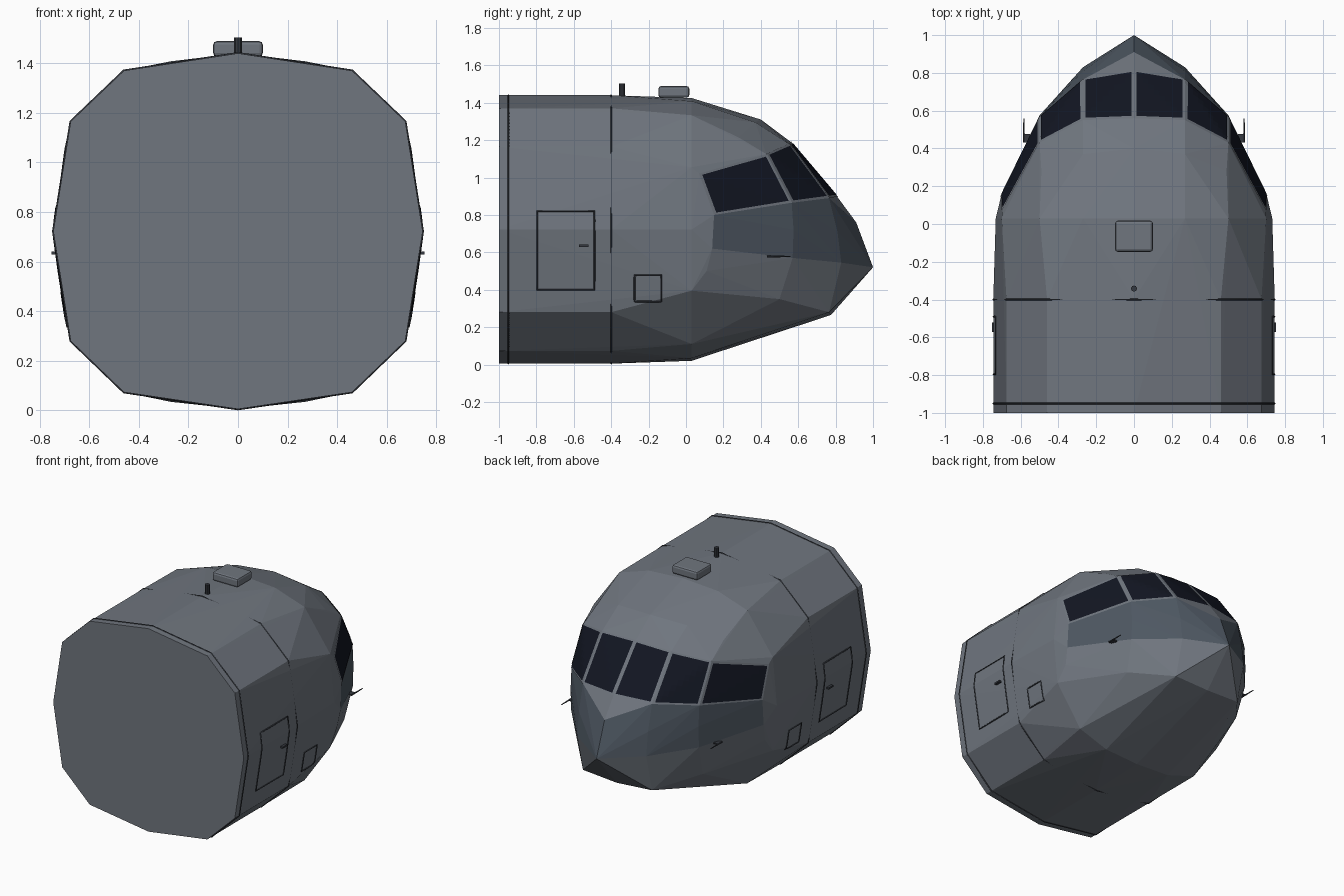
import bpy, bmesh
from mathutils import Vector
from mathutils.bvhtree import BVHTree

if "Cube" in bpy.data.objects:
    bpy.data.objects.remove(bpy.data.objects["Cube"])


def material(name, rgb):
    m = bpy.data.materials.new(name)
    m.diffuse_color = (*rgb, 1)
    m.use_nodes = True
    m.node_tree.nodes["Principled BSDF"].inputs["Base Color"].default_value = m.diffuse_color
    return m


SKIN = material("grey_skin", (0.16, 0.18, 0.21))
NOSE = material("dark_nose", (0.075, 0.095, 0.12))
GLASS = material("dark_glass", (0.006, 0.008, 0.016))
SEAM = material("seam", (0.035, 0.04, 0.05))


def add_mesh(name, bm, *mats):
    me = bpy.data.meshes.new(name)
    bm.to_mesh(me)
    bm.free()
    ob = bpy.data.objects.new(name, me)
    bpy.context.collection.objects.link(ob)
    for m in mats:
        me.materials.append(m)
    return ob


# Fuselage: half outlines of each station, mirrored and skinned
SECTION = [(0, 1.44), (.46, 1.37), (.675, 1.165), (.745, .722),
           (.675, .28), (.46, .073), (0, .005)]
SHOULDER = [(0, 1.425), (.27, 1.408), (.5, 1.333), (.70, 1.055), (.732, .722),
            (.70, .395), (.5, .11), (.27, .034), (0, .02)]
WIN_TOP = [(0, .56, 1.19), (.27, .55, 1.18), (.5, .43, 1.125), (.697, .07, 1.02)]
WIN_LOW = [(0, .81, .895), (.27, .765, .89), (.5, .565, .865), (.703, .15, .8)]
FRONT = [(0, .40, 1.31), (.27, .37, 1.295), (.49, .28, 1.215),
         (0, .91, .76), (.27, .81, .71), (.5, .575, .72),
         (0, 1, .52), (.27, .83, .545), (.5, .57, .57), (.705, .14, .62),
         (.695, .11, .5), (.48, .50, .35), (.27, .765, .28), (0, .775, .265)]
half = [(x, y, z) for y in (-1, -.4) for x, z in SECTION]
half += [(x, .03, z) for x, z in SHOULDER] + WIN_TOP + WIN_LOW + FRONT
points = set(half) | {(-x, y, z) for x, y, z in half if x}

bm = bmesh.new()
for p in sorted(points):
    bm.verts.new(p)
bmesh.ops.convex_hull(bm, input=bm.verts)
bmesh.ops.delete(bm, geom=[v for v in bm.verts if not v.link_faces], context='VERTS')
bmesh.ops.dissolve_limit(bm, angle_limit=.01, verts=bm.verts, edges=bm.edges)
bmesh.ops.recalc_face_normals(bm, faces=bm.faces)
for f in bm.faces:
    c = f.calc_center_median()
    f.material_index = int(c.y > .28 and .55 < c.z < .87)
tree = BVHTree.FromBMesh(bm)
add_mesh("fuselage", bm, SKIN, NOSE)


# Patch that lies on the skin, for panes and their frames
def patch(name, quad, margin, lift, mat, n=8):
    a, b, c, d = (Vector(p) for p in quad)
    mu, mv = margin / (b - a).length, margin / (d - a).length
    bm = bmesh.new()
    grid = []
    for i in range(n + 1):
        u = mu + (1 - 2 * mu) * i / n
        row = []
        for j in range(n + 1):
            v = mv + (1 - 2 * mv) * j / n
            p = a.lerp(b, u).lerp(d.lerp(c, u), v)
            co, no, _, _ = tree.find_nearest(p)
            row.append(bm.verts.new(co + no * lift))
        grid.append(row)
    for i in range(n):
        for j in range(n):
            bm.faces.new((grid[i][j], grid[i][j + 1], grid[i + 1][j + 1], grid[i + 1][j]))
    bmesh.ops.recalc_face_normals(bm, faces=bm.faces)
    if sum((f.normal.y for f in bm.faces)) < 0:
        bmesh.ops.reverse_faces(bm, faces=bm.faces)
    return add_mesh(name, bm, mat)


# Thin line made from a curve
def line(name, pts, radius, mat, closed=True):
    cu = bpy.data.curves.new(name, 'CURVE')
    cu.dimensions = '3D'
    cu.bevel_depth = radius
    cu.bevel_resolution = 0
    cu.use_fill_caps = True
    sp = cu.splines.new('POLY')
    sp.points.add(len(pts) - 1)
    for q, p in zip(sp.points, pts):
        q.co = (*p, 1)
    sp.use_cyclic_u = closed
    cu.materials.append(mat)
    ob = bpy.data.objects.new(name, cu)
    bpy.context.collection.objects.link(ob)
    return ob


# Rectangular panel outline pressed onto one side of the skin
def panel(name, s, y0, y1, z0, z1, n=8):
    corners = [(y0, z0), (y1, z0), (y1, z1), (y0, z1)]
    pts = []
    for (ya, za), (yb, zb) in zip(corners, corners[1:] + corners[:1]):
        for i in range(n):
            t = i / n
            start = Vector((s * 2, ya + (yb - ya) * t, za + (zb - za) * t))
            pts.append(tree.ray_cast(start, Vector((-s, 0, 0)))[0])
    line(name, pts, .005, SEAM)


def box(name, loc, size, mat, bevel=0):
    bm = bmesh.new()
    bmesh.ops.create_cube(bm, size=1)
    bmesh.ops.scale(bm, vec=size, verts=bm.verts)
    bmesh.ops.translate(bm, vec=loc, verts=bm.verts)
    if bevel:
        bmesh.ops.bevel(bm, geom=bm.edges[:], offset=bevel, segments=2,
                        profile=.5, affect='EDGES')
    return add_mesh(name, bm, mat)


def rod(name, p, r1, r2, depth, mat, forward=False):
    bpy.ops.mesh.primitive_cone_add(vertices=10, radius1=r1, radius2=r2, depth=depth,
                                    location=p, rotation=(-1.5708 if forward else 0, 0, 0))
    ob = bpy.context.object
    ob.name = name
    ob.data.materials.append(mat)


# Everything that appears on both sides
for s, side in ((1, "right"), (-1, "left")):
    top = [(s * x, y, z) for x, y, z in WIN_TOP]
    low = [(s * x, y, z) for x, y, z in WIN_LOW]
    for i in range(3):
        quad = (top[i], top[i + 1], low[i + 1], low[i])
        patch(f"window_frame_{side}_{i}", quad, 0, .003, SKIN)
        patch(f"window_pane_{side}_{i}", quad, .013, .006, GLASS)
    panel(f"door_outline_{side}", s, -.795, -.49, .4, .82)
    panel(f"hatch_outline_{side}", s, -.275, -.133, .337, .477)
    box(f"door_handle_{side}", (s * .742, -.547, .635), (.02, .05, .012), SEAM)
    rod(f"probe_{side}", (s * .583, .495, .578), .006, .003, .125, SEAM, True)
    box(f"probe_mount_{side}", (s * .567, .455, .578), (.035, .045, .008), SEAM)

# Skin seams around the body
for i, y in enumerate((-.95, -.4)):
    ring = SECTION + [(-x, z) for x, z in SECTION[-2:0:-1]]
    line(f"body_seam_{i}", [(x, y, z) for x, z in ring], .005, SEAM)

# Roof fittings
box("roof_unit", (0, -.065, 1.458), (.2, .165, .062), SKIN, .014)
rod("roof_aerial", (0, -.342, 1.468), .016, .016, .07, SEAM)
